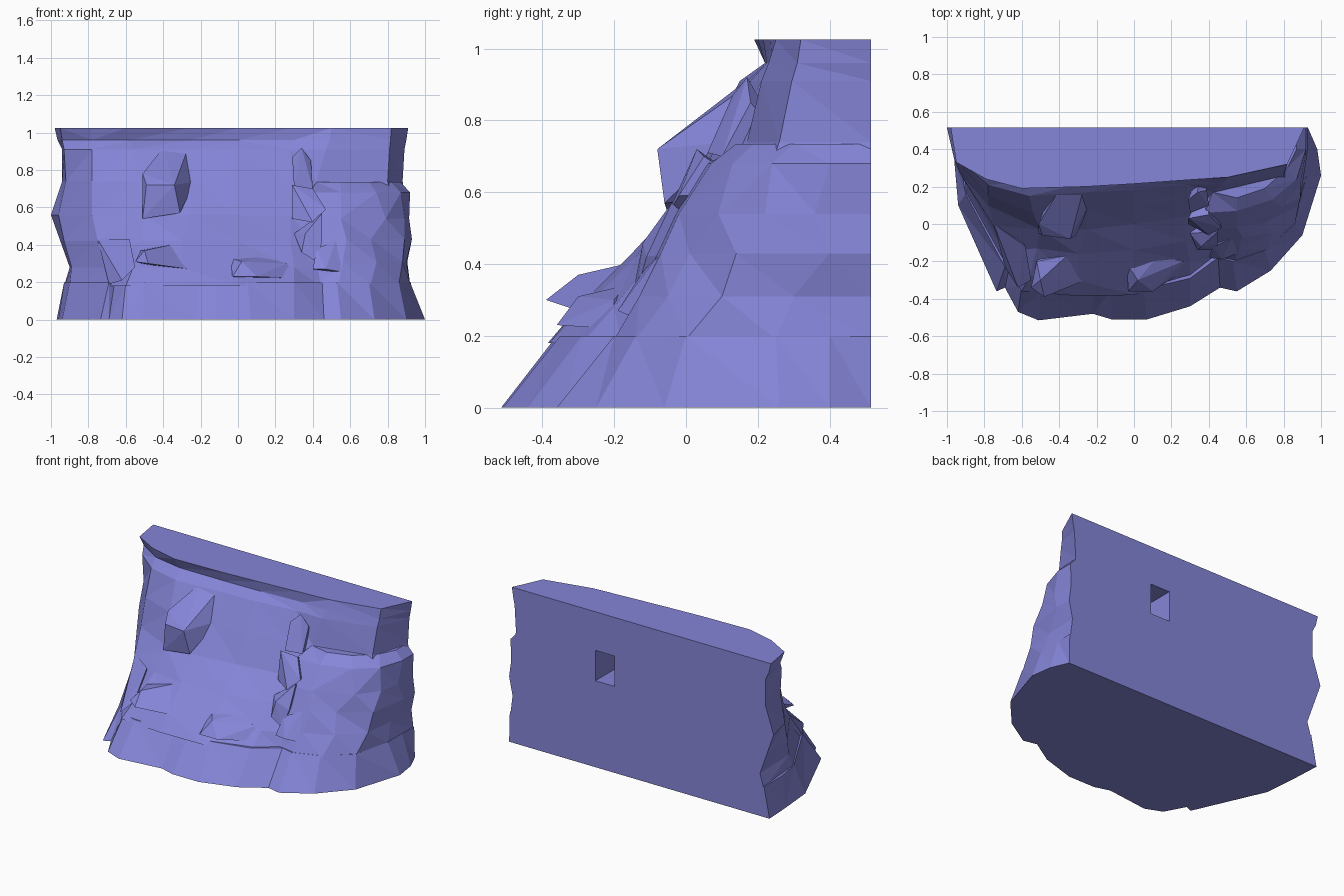
import bpy, bmesh

BACK = 0.515

# One violet-blue stone colour for every part
stone = bpy.data.materials.new("stone")
stone.diffuse_color = (.235, .235, .69, 1)


def finish(name, bm):
    bmesh.ops.recalc_face_normals(bm, faces=bm.faces)
    me = bpy.data.meshes.new(name)
    bm.to_mesh(me)
    bm.free()
    me.materials.append(stone)
    ob = bpy.data.objects.new(name, me)
    bpy.context.collection.objects.link(ob)
    return ob


def loft(name, levels):
    """Stack horizontal outlines (z, front polyline); the straight back closes each."""
    bm = bmesh.new()
    rings = [[bm.verts.new((x, y, z)) for x, y in pts] for z, pts in levels]
    n = len(rings[0])
    walls = []
    for a, b in zip(rings, rings[1:]):
        for i in range(n):
            j = (i + 1) % n
            walls.append(bm.faces.new((a[i], a[j], b[j], b[i])))
    bm.faces.new(rings[0])
    bm.faces.new(rings[-1])
    bmesh.ops.triangulate(bm, faces=walls)
    return finish(name, bm)


def rock(name, pts):
    """Faceted boulder: convex hull of a few corner points."""
    bm = bmesh.new()
    for p in pts:
        bm.verts.new(p)
    res = bmesh.ops.convex_hull(bm, input=bm.verts)
    loose = [v for v in res["geom_interior"] if isinstance(v, bmesh.types.BMVert)]
    bmesh.ops.delete(bm, geom=loose, context='VERTS')
    return finish(name, bm)


# Sloping foot of the cliff
loft("foot_slope", [
    (0.0, [(-.97, BACK), (-.96, .33), (-.94, .1), (-.735, -.36), (-.69, -.34), (-.62, -.47),
           (-.51, -.515), (-.22, -.48), (-.12, -.51), (.07, -.51), (.3, -.44), (.46, -.34),
           (.55, -.36), (.73, -.25), (.9, -.06), (1, .26), (.98, .4), (.93, BACK)]),
    (0.2, [(-.93, BACK), (-.93, .33), (-.9, .16), (-.69, -.23), (-.66, -.2), (-.6, -.33),
           (-.5, -.36), (-.22, -.34), (-.12, -.35), (.05, -.35), (.3, -.29), (.45, -.18),
           (.53, -.2), (.7, -.14), (.86, 0), (.92, .25), (.92, .4), (.925, BACK)]),
])

# Middle slope, with a small lip over the foot
shelf = [(-1, BACK), (-.96, .34), (-.78, .1), (-.5, -.03), (-.25, -.03), (0, 0),
         (.28, .04), (.38, .06), (.85, .2), (.91, BACK)]
loft("middle_slope", [
    (.18, [(-.93, BACK), (-.9, .16), (-.69, -.22), (-.6, -.36), (-.3, -.385), (0, -.38),
           (.3, -.29), (.44, -.18), (.85, .1), (.92, BACK)]),
    (.28, [(-.9, BACK), (-.89, .2), (-.69, -.15), (-.56, -.28), (-.3, -.3), (0, -.28),
           (.3, -.2), (.42, -.14), (.85, .1), (.9, BACK)]),
    (.42, [(-.95, BACK), (-.93, .27), (-.75, -.01), (-.52, -.13), (-.3, -.16), (0, -.14),
           (.28, -.09), (.4, -.04), (.85, .12), (.92, BACK)]),
    (.56, shelf),
])

# Upper wall: recessed under the brow on the left, one plain face on the right
wall = loft("upper_wall", [
    (.56, shelf),
    (.74, [(-.94, BACK), (-.92, .33), (-.78, .15), (-.54, .06), (-.25, .08), (0, .09),
           (.29, .13), (.42, .17), (.8, .26), (.88, BACK)]),
    (.91, [(-.94, BACK), (-.93, .33), (-.78, .21), (-.56, .15), (-.25, .17), (0, .18),
           (.28, .21), (.47, .21), (.81, .295), (.89, BACK)]),
    (.96, [(-.965, BACK), (-.94, .36), (-.78, .26), (-.58, .22), (-.26, .22), (0, .225),
           (.3, .24), (.49, .23), (.815, .31), (.9, BACK)]),
    (1.025, [(-.98, BACK), (-.95, .33), (-.79, .24), (-.6, .19), (-.26, .2), (0, .215),
             (.28, .235), (.5, .25), (.82, .32), (.91, BACK)]),
])

# Rectangular notch in the flat back
bpy.ops.mesh.primitive_cube_add(size=1, location=(.23, .45, .67))
cutter = bpy.context.object
cutter.name = "notch_cutter"
cutter.scale = (.14, .3, .2)
cutter.hide_render = True
cutter.hide_viewport = True
cut = wall.modifiers.new("notch", 'BOOLEAN')
cut.operation = 'DIFFERENCE'
cut.object = cutter

# Broad buttress on the right
loft("right_buttress", [
    (.19, [(.41, BACK), (.44, -.18), (.54, -.2), (.71, -.14), (.86, 0), (.92, .25), (.92, BACK)]),
    (.31, [(.41, BACK), (.42, -.13), (.56, -.13), (.74, -.05), (.88, .1), (.9, .3), (.905, BACK)]),
    (.43, [(.41, BACK), (.41, -.08), (.58, -.07), (.71, .01), (.89, .14), (.93, .4), (.93, BACK)]),
    (.54, [(.41, BACK), (.4, -.03), (.55, -.02), (.79, .09), (.89, .22), (.915, .36), (.915, BACK)]),
    (.68, [(.41, BACK), (.38, .06), (.55, .07), (.74, .13), (.87, .24), (.92, .4), (.92, BACK)]),
    (.735, [(.43, BACK), (.42, .17), (.55, .14), (.7, .19), (.82, .3), (.87, .4), (.87, BACK)]),
])

# Outcrops on the wall
rock("wall_outcrop", [(-.51, -.05, .54), (-.51, 0, .78), (-.4, .18, .92), (-.27, .19, .91),
                      (-.23, .12, .74), (-.31, -.06, .57), (-.34, -.08, .72), (-.49, -.06, .72),
                      (-.4, .3, .6)])
rock("wall_pinnacle", [(.29, .13, .87), (.34, .17, .92), (.39, .18, .85), (.4, .1, .7),
                       (.3, .06, .71), (.35, .3, .7)])
rock("pinnacle_block", [(.29, .03, .72), (.4, .05, .7), (.29, 0, .54), (.4, -.06, .52),
                        (.47, -.02, .59), (.38, .2, .6)])
rock("pinnacle_foot", [(.3, -.05, .46), (.36, -.12, .46), (.45, -.04, .57), (.34, -.14, .36),
                       (.42, -.14, .31), (.45, -.11, .42), (.4, .1, .45)])

# Jutting ledge slabs
rock("ledge_left", [(-.55, -.34, .31), (-.48, -.39, .3), (-.26, -.3, .27), (-.24, -.2, .32),
                    (-.36, -.17, .4), (-.52, -.2, .37), (-.5, -.3, .37), (-.4, 0, .27)])
rock("ledge_centre", [(-.03, -.36, .23), (.1, -.36, .23), (.32, -.21, .22), (.26, -.2, .3),
                      (.13, -.17, .34), (-.04, -.21, .33), (.02, -.3, .31), (.1, 0, .22)])
rock("ledge_right", [(.4, -.18, .27), (.47, -.19, .27), (.65, -.12, .24), (.6, -.1, .3),
                     (.52, -.08, .42), (.42, -.12, .38), (.55, .1, .25)])

# Rib along the left edge of the slope
rock("left_rib", [(-.69, -.23, .19), (-.62, -.34, .21), (-.67, -.19, .31), (-.55, -.3, .28),
                  (-.58, -.12, .43), (-.75, 0, .43), (-.7, .05, .2)])
